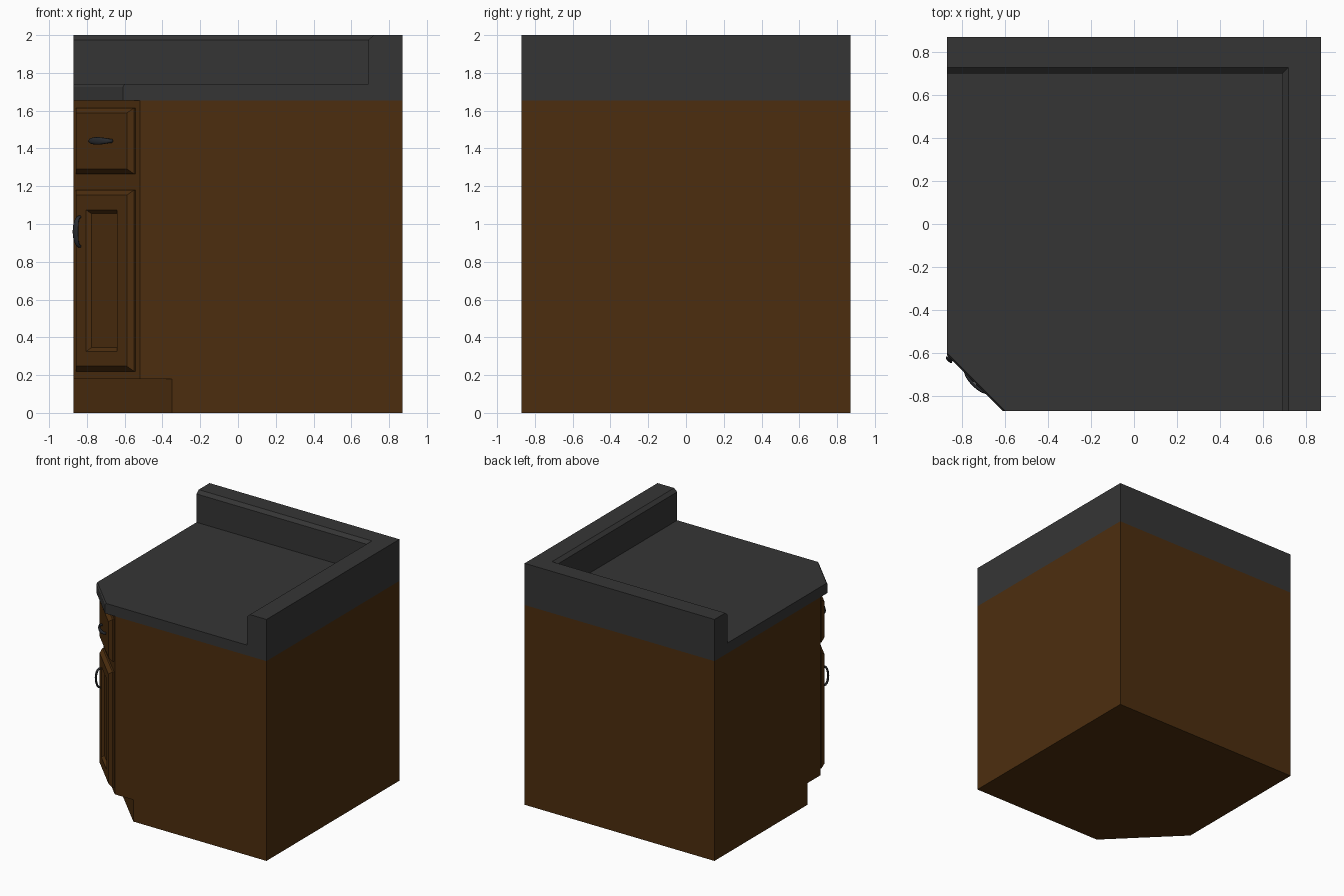
import bpy, bmesh, math
from mathutils import Vector

if "Cube" in bpy.data.objects:
    bpy.data.objects.remove(bpy.data.objects["Cube"])

R = 0.87            # half footprint
S2 = math.sqrt(2)


def material(name, rgb):
    m = bpy.data.materials.new(name)
    m.diffuse_color = (*rgb, 1)
    m.use_nodes = True
    m.node_tree.nodes["Principled BSDF"].inputs["Base Color"].default_value = m.diffuse_color
    return m


WOOD = material("brown_wood", (0.073, 0.027, 0.0045))
STONE = material("dark_grey_stone", (0.036, 0.036, 0.036))
METAL = material("dark_metal", (0.022, 0.024, 0.028))


def loft(name, rings, mat, bottom=True, top=True, smooth=False):
    """Skin a stack of equally long point rings and cap the ends."""
    bm = bmesh.new()
    vs = [[bm.verts.new(p) for p in ring] for ring in rings]
    n = len(vs[0])
    for a, b in zip(vs, vs[1:]):
        for i in range(n):
            j = (i + 1) % n
            bm.faces.new((a[i], a[j], b[j], b[i]))
    if bottom:
        bm.faces.new(vs[0][::-1])
    if top:
        bm.faces.new(vs[-1])
    bmesh.ops.remove_doubles(bm, verts=bm.verts, dist=1e-5)
    bmesh.ops.recalc_face_normals(bm, faces=bm.faces)
    me = bpy.data.meshes.new(name)
    bm.to_mesh(me)
    bm.free()
    me.materials.append(mat)
    ob = bpy.data.objects.new(name, me)
    bpy.context.collection.objects.link(ob)
    if smooth:
        for p in me.polygons:
            p.use_smooth = True
    return ob


def clipped_square(z, c):
    """Square footprint with the front left corner cut off by c."""
    return [(-R + c, -R, z), (R, -R, z), (R, R, z), (-R, R, z), (-R, -R + c, z)]


# Carcass with recessed toe kick
loft("cabinet_body", [clipped_square(z, c) for z, c in
     ((0, 0.52), (0.18, 0.52), (0.18, 0.35), (1.655, 0.35))], WOOD, top=False)

# Countertop, eased along the diagonal edge
loft("countertop", [clipped_square(z, c) for z, c in
     ((1.655, 0.26), (1.726, 0.26), (1.74, 0.272))], STONE)


# L-shaped backsplash with a bevelled inner top edge
def ell(z, d):
    x, y = 0.69 + d, 0.70 + d
    return [(x, -R, z), (R, -R, z), (R, R, z), (-R, R, z), (-R, y, z), (x, y, z)]


loft("backsplash", [ell(1.74, 0), ell(1.975, 0), ell(2.0, 0.028)], STONE, bottom=False)


# Diagonal front: u runs along the face, n sticks out of it
def diag(u, z, n):
    d = (2 * R - 0.35) / S2 + n
    return Vector(((u - d) / S2, (-u - d) / S2, z))


def rect(h, z0, z1, n):
    return [diag(u, z, n) for u, z in ((-h, z0), (h, z0), (h, z1), (-h, z1))]


def front_panel(name, z0, z1, recess=None):
    h, b = 0.217, 0.027
    rings = [rect(h, z0, z1, 0), rect(h, z0, z1, 0.012),
             rect(h - b, z0 + b, z1 - b, 0.012 + b)]
    if recess:
        rh, r0, r1, d = recess
        rings += [rect(rh, r0, r1, 0.039),
                  rect(rh - d, r0 + d, r1 - d, 0.039 - d)]
    loft(name, rings, WOOD, bottom=False)


front_panel("door", 0.22, 1.18, (0.116, 0.325, 1.075, 0.02))
front_panel("drawer_front", 1.265, 1.615)


# Arched pulls, wider in the middle
def pull(name, u0, z0, vertical):
    rings = []
    for i in range(17):
        a = math.pi * i / 16
        along, out = -0.078 * math.cos(a), 0.036 + 0.036 * math.sin(a) ** 0.8
        tan = Vector((0.078 * math.sin(a), 0.036 * math.cos(a))).normalized()
        w, t = 0.010 + 0.010 * math.sin(a) ** 2, 0.008
        ring = []
        for k in range(10):
            q = 2 * math.pi * k / 10
            s = w * math.cos(q)
            l = along - tan.y * t * math.sin(q)
            n = out + tan.x * t * math.sin(q)
            ring.append(diag(u0 + s, z0 + l, n) if vertical else diag(u0 + l, z0 + s, n))
        rings.append(ring)
    loft(name, rings, METAL, smooth=True)


pull("door_handle", -0.162, 0.96, True)
pull("drawer_handle", 0.0, 1.44, False)
